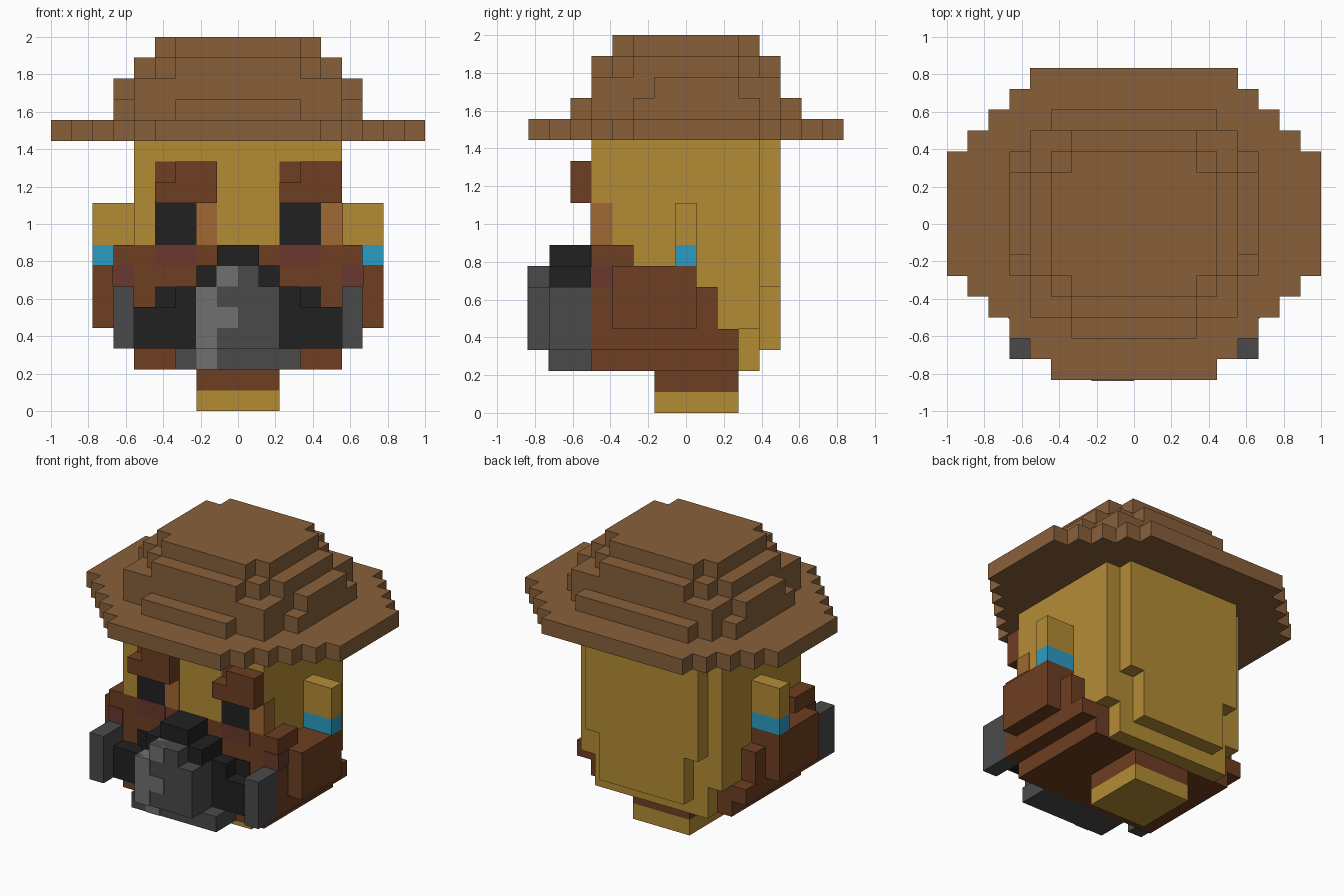
import bpy, bmesh
from mathutils import Matrix, Vector

if "Cube" in bpy.data.objects:
    bpy.data.objects.remove(bpy.data.objects["Cube"], do_unlink=True)

U = 1 / 9      # size of one block
E = 0.05       # thickness of painted plates, in blocks


def material(name, rgb):
    lin = [(c / 255 / 12.92) if c < 11 else ((c / 255 + 0.055) / 1.055) ** 2.4 for c in rgb]
    m = bpy.data.materials.new(name)
    m.use_nodes = True
    m.diffuse_color = (*lin, 1)
    m.node_tree.nodes["Principled BSDF"].inputs["Base Color"].default_value = (*lin, 1)
    return m


HAT = material("hat brown", (136, 96, 59))
SKIN = material("mustard skin", (180, 140, 53))
BROWN = material("dark brown", (109, 62, 33))
BLACK = material("black", (33, 33, 33))
GREY = material("dark grey", (74, 74, 74))
LIGHT = material("light grey", (112, 112, 112))
BLUE = material("blue", (44, 156, 196))
TAN = material("tan", (160, 104, 52))
RED = material("reddish brown", (106, 56, 46))


def blocks(name, mat, boxes, mirror=False):
    """One object from boxes (x0, x1, y0, y1, z0, z1) measured in blocks."""
    bm = bmesh.new()
    if mirror:
        boxes = boxes + [(-b[1], -b[0], *b[2:]) for b in boxes]
    for x0, x1, y0, y1, z0, z1 in boxes:
        mid = Vector((x0 + x1, y0 + y1, z0 + z1)) * U / 2
        size = Vector((x1 - x0, y1 - y0, z1 - z0)) * U
        bmesh.ops.create_cube(bm, size=1, matrix=Matrix.Translation(mid) @ Matrix.Diagonal((*size, 1)))
    me = bpy.data.meshes.new(name)
    bm.to_mesh(me)
    bm.free()
    me.materials.append(mat)
    ob = bpy.data.objects.new(name, me)
    bpy.context.collection.objects.link(ob)
    return ob


def layer(z, rows, height=1):
    """Stepped slab: each row is (half width, y0, y1)."""
    return [(-w, w, y0, y1, z, z + height) for w, y0, y1 in rows]


# Hat
blocks("hat_brim", HAT, layer(13, [
    (4, -7.5, -6.5), (5, -6.5, -5.5), (6, -5.5, -4.5), (7, -4.5, -3.5), (8, -3.5, -2.5),
    (9, -2.5, 3.5), (8, 3.5, 4.5), (7, 4.5, 5.5), (6, 5.5, 6.5), (5, 6.5, 7.5)]))
blocks("hat_crown", HAT,
       layer(14, [(3, -5.5, -4.5), (5, -4.5, -2.5), (6, -2.5, 3.5), (5, 3.5, 4.5), (4, 4.5, 5.5)])
       + layer(15, [(5, -4.5, -1.5), (6, -1.5, 2.5), (5, 2.5, 4.5)])
       + layer(16, [(3, -4.5, -3.5), (4, -3.5, -2.5), (5, -2.5, 2.5), (4, 2.5, 3.5), (3, 3.5, 4.5)])
       + layer(17, [(3, -3.5, -2.5), (4, -2.5, 2.5), (3, 2.5, 3.5)]))

# Head, with a stepped plate at the back
blocks("head", SKIN,
       layer(8, [(5, -4.5, 3.5)], 5) + layer(7, [(5, -2.5, 3.5)])
       + layer(6, [(5, 0.5, 3.5)]) + layer(4, [(5, 1.5, 3.5)], 2)
       + layer(2, [(4, 2.5, 3.5)], 2))
blocks("head_back", SKIN, layer(6, [(4, 3.5, 4.5)], 7) + layer(3, [(3, 3.5, 4.5)], 3))
blocks("neck", SKIN, layer(0, [(2, -1.5, 2.5)]))
blocks("neck_collar", BROWN, layer(1, [(2, -1.5, 2.5)]))

# Jaw and side whiskers
blocks("beard", BROWN,
       layer(7, [(6, -4.5, -2.5)]) + layer(6, [(6, -4.5, 0.5)])
       + layer(4, [(6, -4.5, 1.5)], 2) + layer(3, [(6, -4.5, 2.5)]) + layer(2, [(5, -4.5, 2.5)]))
blocks("whiskers", BROWN, [(6, 7, -3.5, 0.5, 4, 7)], True)
blocks("cheek_patches", RED, [(5, 6 + E, -4.5 - E, -3.5, 6, 7),
                              (2, 4, -4.5 - E, -4.5, 7, 8)], True)

# Ears
blocks("ears", SKIN, [(5, 7, -0.5, 0.5, 8, 10)], True)
blocks("ear_studs", BLUE, [(5, 7, -0.5, 0.5, 7, 8)], True)

# Eyes, skin marks beside them, and brows
blocks("eyes", BLACK, [(x, x + 2, -4.5 - E, -4.5, 8, 10) for x in (-4, 2)])
blocks("eye_marks", TAN, [(-2, -1, -4.5 - E, -4.5, 8, 10), (4, 5 + E, -4.5 - E, -3.5, 8, 10)])
for side, x in (("right", -4), ("left", 2)):
    blocks(side + "_brow", BROWN, [(x, x + 3, -5.5, -4.5, 10, 11),
                                   (x + 1, x + 3, -5.5, -4.5, 11, 12),
                                   (x, x + 1, -4.5 - E, -4.5, 11, 12)])

# Breathing mask
blocks("mask_body", BLACK,
       layer(7, [(1, -6.5, -4.5)]) + layer(6, [(2, -6.5, -4.5)])
       + layer(5, [(3, -5.5, -4.5), (4, -4.5 - E, -4.5)]) + layer(3, [(5, -5.5, -4.5)], 2))
blocks("mask_filters", GREY, [(5, 6, -6.5, -4.5, 3, 6)], True)
blocks("mask_canister", GREY,
       layer(6, [(1, -7.5, -6.5)]) + layer(3, [(2, -7.5, -5.5)], 3) + layer(2, [(3, -6.5, -4.5)]))
# Pale wavy strip wrapping the canister edge
F = -7.5
blocks("canister_strip", LIGHT, [
    (-1 - E, 0, F - E, F + 1, 6, 7), (-2 - E, -1, F - E, F + 1, 5, 6),
    (-2 - E, 0, F - E, F + 1, 4, 5), (-2 - E, -1, F - E, F + 1, 3, 4),
    (-2, -1, -6.5 - E, -6.5, 2, 3)])
